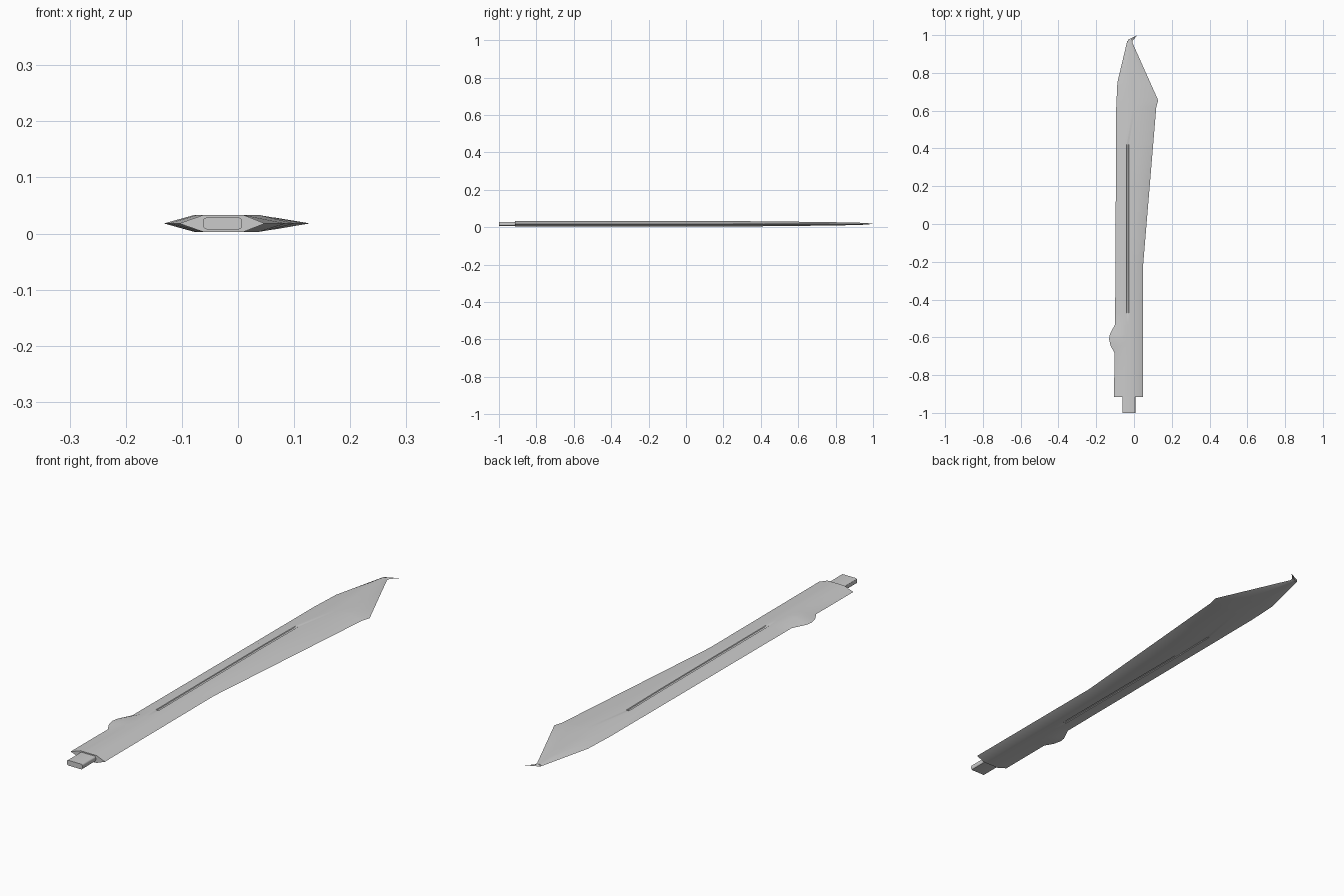
import bpy, bmesh, math

if "Cube" in bpy.data.objects:
    bpy.data.objects.remove(bpy.data.objects["Cube"])

ZC = 0.018  # mid-plane of the blade

steel = bpy.data.materials.new("grey_steel")
steel.diffuse_color = (0.6, 0.6, 0.6, 1)
steel.use_nodes = True
steel.node_tree.nodes["Principled BSDF"].inputs["Base Color"].default_value = steel.diffuse_color


def finish(name, bm, smooth=True):
    bmesh.ops.recalc_face_normals(bm, faces=bm.faces)
    me = bpy.data.meshes.new(name)
    bm.to_mesh(me)
    bm.free()
    me.materials.append(steel)
    ob = bpy.data.objects.new(name, me)
    bpy.context.collection.objects.link(ob)
    if smooth:
        bpy.ops.object.select_all(action='DESELECT')
        ob.select_set(True)
        bpy.context.view_layer.objects.active = ob
        bpy.ops.object.shade_smooth_by_angle(angle=math.radians(30))
    return ob


def lerp_rows(rows, y):
    """Piecewise-linear lookup of (y, values...) rows."""
    for a, b in zip(rows, rows[1:]):
        if y <= b[0]:
            t = max(0, (y - a[0]) / (b[0] - a[0]))
            return [p + (q - p) * t for p, q in zip(a[1:], b[1:])]
    return list(rows[-1][1:])


# Blade profiles along y: back edge and back ridge, front edge and front ridge, half thickness
back = [(-0.915, -0.105, -0.062), (-0.68, -0.104, -0.062), (-0.645, -0.124, -0.072),
        (-0.61, -0.132, -0.078), (-0.585, -0.128, -0.076), (-0.53, -0.10, -0.062),
        (0.62, -0.094, -0.060), (0.75, -0.088, -0.057), (0.968, -0.036, -0.028)]
front = [(-0.915, 0.048, 0.010), (-0.22, 0.048, 0.010), (0.62, 0.118, 0.062),
         (0.655, 0.128, 0.066), (0.968, -0.012, -0.018)]
thick = [(-0.915, 0.015), (0.22, 0.015), (0.655, 0.0105), (0.90, 0.007), (0.968, 0.004)]
groove = [(-0.915, 0), (-0.47, 0), (-0.462, 0.003), (0.412, 0.003), (0.42, 0), (0.968, 0)]

ys = sorted({r[0] for t in (back, front, thick, groove) for r in t})

# Blade: lofted hexagonal section with a narrow groove on both flats
bm = bmesh.new()
rings = []
for y in ys:
    xl, fl = lerp_rows(back, y)
    xr, fr = lerp_rows(front, y)
    h, = lerp_rows(thick, y)
    g, = lerp_rows(groove, y)
    w = min(0.006, 0.25 * (fr - fl))
    c = -0.033 if y < 0.5 else (fl + fr) / 2
    top = [(fl, h), (c - w, h), (c - 0.7 * w, h - g), (c + 0.7 * w, h - g), (c + w, h), (fr, h)]
    pts = [(xl, 0)] + top + [(xr, 0)] + [(x, -z) for x, z in reversed(top)]
    rings.append([bm.verts.new((x, y, ZC + z)) for x, z in pts])
n = len(rings[0])
for a, b in zip(rings, rings[1:]):
    for i in range(n):
        j = (i + 1) % n
        bm.faces.new((a[i], a[j], b[j], b[i]))
bm.faces.new(rings[0])
bm.faces.new(rings[-1])
finish("blade", bm)

# Small hooked spike at the tip
bm = bmesh.new()
base = [bm.verts.new(p) for p in ((-0.037, 0.962, ZC), (-0.024, 0.957, ZC + 0.004),
                                  (-0.010, 0.955, ZC), (-0.024, 0.957, ZC - 0.004))]
mid = [bm.verts.new(p) for p in ((-0.028, 0.978, ZC), (-0.016, 0.976, ZC + 0.003),
                                 (-0.006, 0.973, ZC), (-0.016, 0.976, ZC - 0.003))]
tip = bm.verts.new((0.020, 1.0, ZC))
bm.faces.new(base)
for i in range(4):
    j = (i + 1) % 4
    bm.faces.new((base[i], base[j], mid[j], mid[i]))
    bm.faces.new((mid[i], mid[j], tip))
finish("tip_hook", bm, smooth=False)

# Tang: rounded bar running into the blade
bm = bmesh.new()
bmesh.ops.create_cube(bm, size=1)
for v in bm.verts:
    v.co = (-0.0275 + v.co.x * 0.069, -0.95 + v.co.y * 0.10, ZC + v.co.z * 0.021)
long_edges = [e for e in bm.edges if abs(e.verts[0].co.y - e.verts[1].co.y) > 0.05]
bmesh.ops.bevel(bm, geom=long_edges, offset=0.006, segments=3, profile=0.5, affect='EDGES')
finish("tang", bm)
